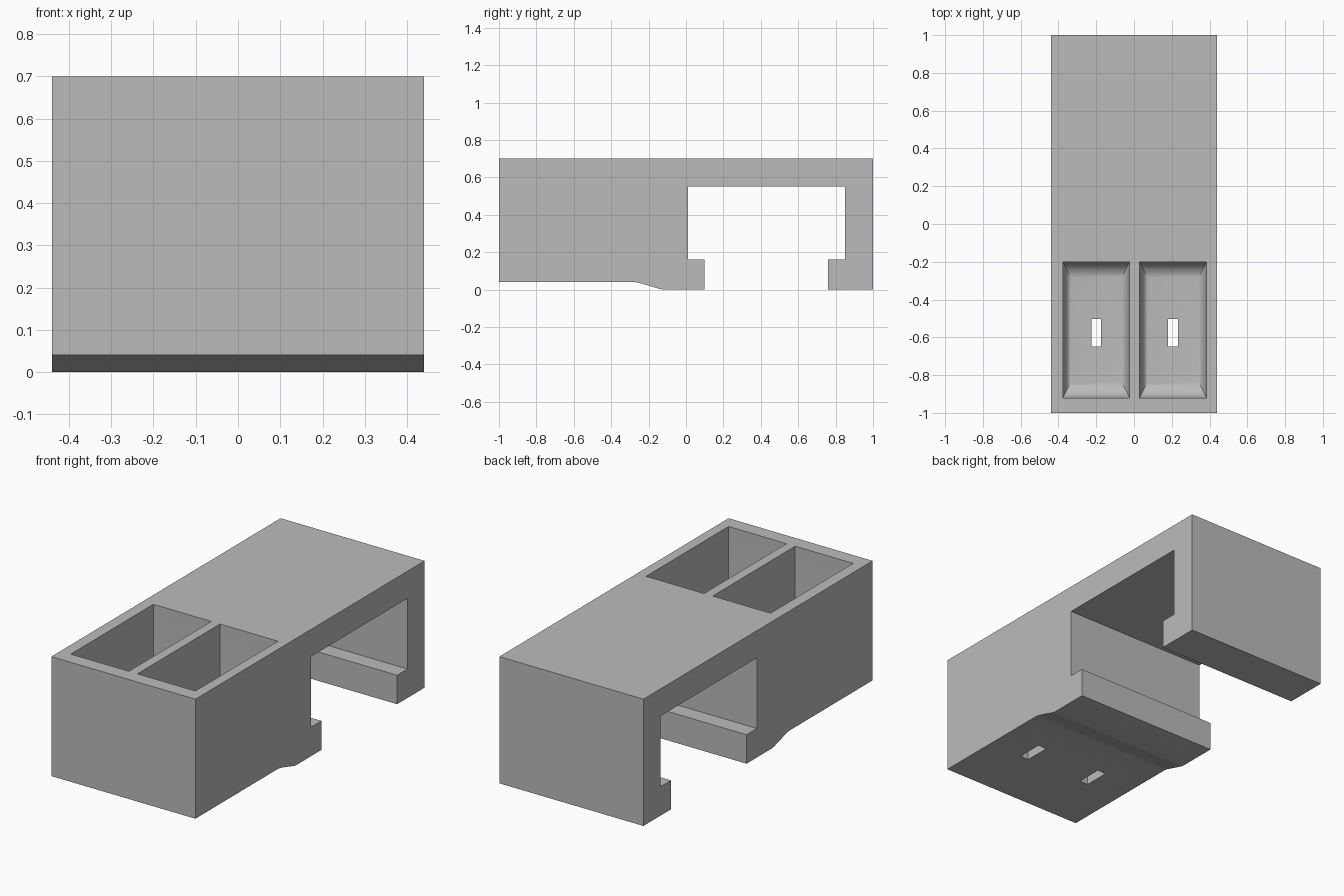
import bpy, bmesh, math
from mathutils import Vector

cube = bpy.data.objects.get("Cube")
if cube:
    bpy.data.objects.remove(cube, do_unlink=True)

HALF_WIDTH = 0.44
FLOOR = 0.10

grey = bpy.data.materials.new("plain grey")
grey.use_nodes = True
grey.diffuse_color = (0.5, 0.5, 0.5, 1)
grey.node_tree.nodes["Principled BSDF"].inputs["Base Color"].default_value = (0.5, 0.5, 0.5, 1)


def make_object(name, bm):
    bmesh.ops.recalc_face_normals(bm, faces=bm.faces)
    mesh = bpy.data.meshes.new(name)
    bm.to_mesh(mesh)
    bm.free()
    mesh.materials.append(grey)
    obj = bpy.data.objects.new(name, mesh)
    bpy.context.collection.objects.link(obj)
    return obj


def loft(name, rings):
    """Skin matching rings of points and cap both ends."""
    bm = bmesh.new()
    loops = [[bm.verts.new(p) for p in ring] for ring in rings]
    count = len(loops[0])
    for a, b in zip(loops, loops[1:]):
        for i in range(count):
            j = (i + 1) % count
            bm.faces.new((a[i], a[j], b[j], b[i]))
    bm.faces.new(loops[0][::-1])
    bm.faces.new(loops[-1])
    return make_object(name, bm)


def rectangle(cx, cy, hx, hy, z):
    return [Vector((cx + sx * hx, cy + sy * hy, z))
            for sx, sy in ((-1, -1), (1, -1), (1, 1), (-1, 1))]


def cut(target, cutter):
    mod = target.modifiers.new(cutter.name, 'BOOLEAN')
    mod.operation = 'DIFFERENCE'
    mod.solver = 'EXACT'
    mod.object = cutter
    bpy.context.view_layer.objects.active = target
    bpy.ops.object.modifier_apply(modifier=mod.name)
    bpy.data.objects.remove(cutter, do_unlink=True)


# Body: side profile with a clamp opening, hooked lips and a sloped underside
profile = [(-1, 0.04), (-0.28, 0.04), (-0.26, 0.038), (-0.24, 0.033),
           (-0.16, 0.009), (-0.14, 0.003), (-0.12, 0),
           (0.10, 0), (0.10, 0.16), (0.01, 0.16), (0.01, 0.55),
           (0.85, 0.55), (0.85, 0.16), (0.76, 0.16), (0.76, 0),
           (1, 0), (1, 0.70), (-1, 0.70)]
body = loft("clamp_body", [[(x, y, z) for y, z in profile]
                           for x in (-HALF_WIDTH, HALF_WIDTH)])

# Two open bins with rounded floors and a drain slot in each
STEPS = 10
for side, x in (("right", -0.20), ("left", 0.207)):
    rings = [rectangle(x, -0.56, 0.177, 0.36, 0.8)]
    for i in range(STEPS + 1):
        a = math.pi / 2 * i / STEPS
        inset = 1 - math.cos(a)
        rings.append(rectangle(x, -0.56, 0.177 - 0.045 * inset,
                               0.36 - 0.09 * inset, FLOOR + 0.09 * (1 - math.sin(a))))
    cut(body, loft(side + "_bin", rings))
    cut(body, loft(side + "_slot", [rectangle(x, -0.575, 0.026, 0.073, z)
                                    for z in (-0.1, 0.3)]))

# Smooth only the gentle curves
bpy.ops.object.select_all(action='DESELECT')
body.select_set(True)
bpy.context.view_layer.objects.active = body
bpy.ops.object.shade_smooth_by_angle(angle=math.radians(25))
